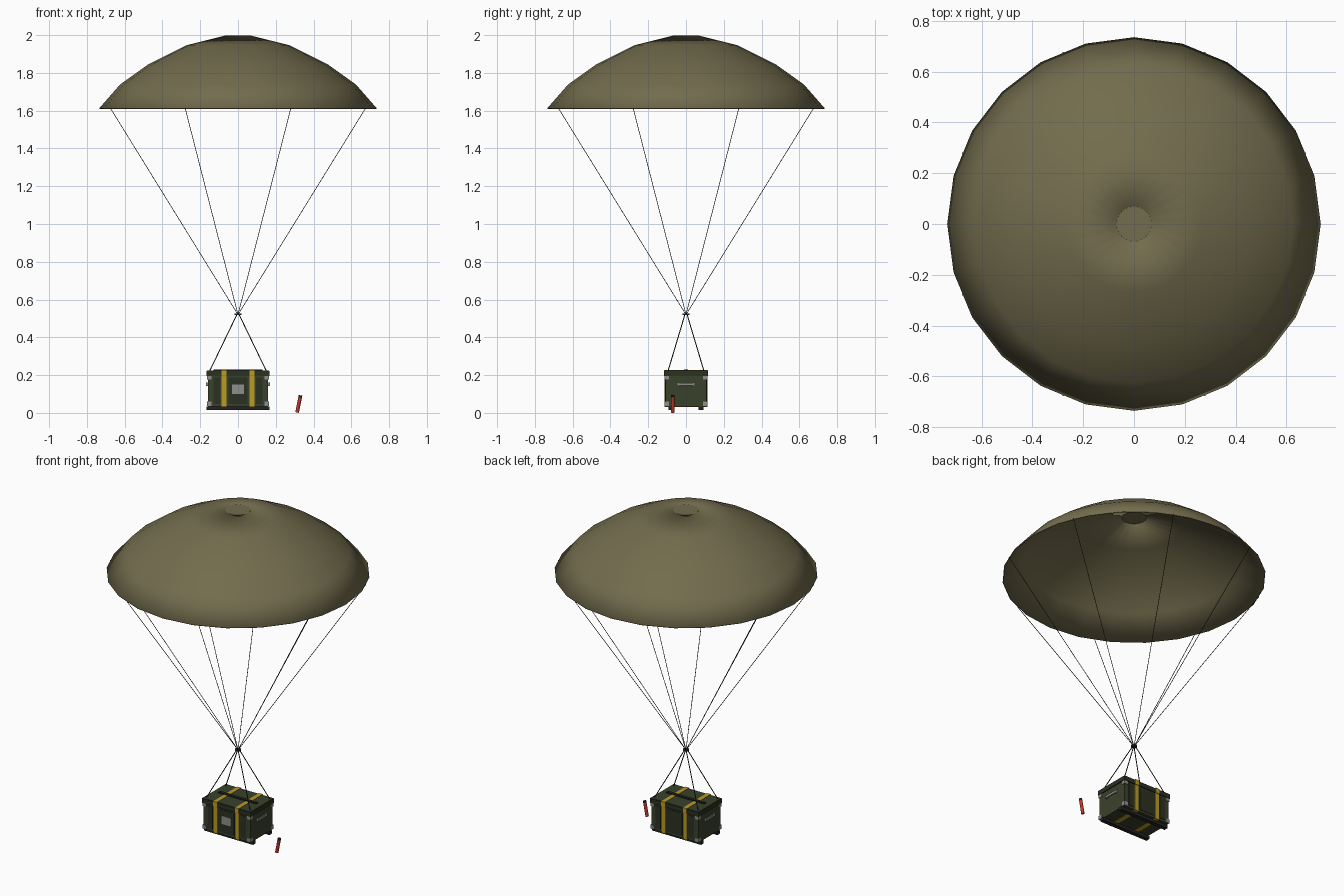
import bpy, bmesh, math
from mathutils import Vector

if "Cube" in bpy.data.objects:
    bpy.data.objects.remove(bpy.data.objects["Cube"])


def material(name, r, g, b):
    m = bpy.data.materials.new(name)
    lin = [((c / 255 + 0.055) / 1.055) ** 2.4 for c in (r, g, b)]
    m.diffuse_color = (*lin, 1)
    m.use_nodes = True
    m.node_tree.nodes["Principled BSDF"].inputs["Base Color"].default_value = m.diffuse_color
    return m


OLIVE = material("olive canvas", 114, 108, 77)
CORD = material("dark cord", 42, 40, 32)
GREEN = material("crate green", 58, 65, 43)
DARK_GREEN = material("dark green trim", 42, 49, 33)
YELLOW = material("yellow strap", 186, 156, 36)
METAL = material("grey metal", 142, 144, 140)
BLACK = material("black rubber", 36, 34, 34)
RED = material("flare red", 190, 54, 40)


def make(name, bm, mat):
    me = bpy.data.meshes.new(name)
    bmesh.ops.recalc_face_normals(bm, faces=bm.faces)
    bm.to_mesh(me)
    bm.free()
    me.materials.append(mat)
    ob = bpy.data.objects.new(name, me)
    bpy.context.collection.objects.link(ob)
    return ob


def box(name, x, y, z, mat):
    """Box from (min, max) ranges on each axis."""
    bm = bmesh.new()
    bmesh.ops.create_cube(bm, size=1)
    for v in bm.verts:
        v.co = [min(r) if c < 0 else max(r) for c, r in zip(v.co, (x, y, z))]
    return make(name, bm, mat)


def rod(name, a, b, radius, mat, sides=8):
    """Smooth-sided cylinder with flat ends running from point a to point b."""
    a, b = Vector(a), Vector(b)
    bm = bmesh.new()
    bmesh.ops.create_cone(bm, cap_ends=True, segments=sides, radius1=radius,
                          radius2=radius, depth=(b - a).length)
    ob = make(name, bm, mat)
    ob.location = (a + b) / 2
    ob.rotation_mode = 'QUATERNION'
    ob.rotation_quaternion = (b - a).to_track_quat('Z', 'Y')
    for o in bpy.context.selected_objects:
        o.select_set(False)
    ob.select_set(True)
    bpy.context.view_layer.objects.active = ob
    bpy.ops.object.shade_smooth_by_angle(angle=math.radians(60))
    return ob


# Canopy: revolved profile with an open vent, given a thin smooth shell
profile = [(0.735, 1.612), (0.625, 1.738), (0.478, 1.843), (0.27, 1.947), (0.07, 1.997)]
N = 24
bm = bmesh.new()
rings = [[bm.verts.new((r * math.cos(i * math.tau / N), r * math.sin(i * math.tau / N), z))
          for i in range(N)] for r, z in profile]
for lo, hi in zip(rings, rings[1:]):
    for i in range(N):
        j = (i + 1) % N
        bm.faces.new((lo[i], lo[j], hi[j], hi[i]))
canopy = make("canopy", bm, OLIVE)
shell = canopy.modifiers.new("shell", 'SOLIDIFY')
shell.thickness = 0.006
shell.offset = -1
for p in canopy.data.polygons:
    p.use_smooth = True

# Vent cover
rod("vent_cover", (0, 0, 1.993), (0, 0, 1.9975), 0.0695, OLIVE, 24)

# Suspension lines gathered at a knot, then four slings to the crate
KNOT = (0, 0, 0.52)
for k in range(8):
    a = math.radians(22.5 + 45 * k)
    rod("suspension_line", (0.731 * math.cos(a), 0.731 * math.sin(a), 1.613), KNOT, 0.0017, CORD)
rod("knot_ring", (0, 0, 0.518), (0, 0, 0.526), 0.018, CORD, 12)
for sx in (-1, 1):
    for sy in (-1, 1):
        rod("sling", (sx * 0.15, sy * 0.095, 0.222), (sx * 0.006, sy * 0.006, 0.52),
            0.0026, CORD)

# Crate body, dark lid band and green lid top
box("crate_body", (-0.16, 0.16), (-0.108, 0.108), (0.034, 0.2), GREEN)
box("lid_band", (-0.166, 0.166), (-0.115, 0.115), (0.196, 0.222), DARK_GREEN)
box("lid_top", (-0.163, 0.163), (-0.112, 0.112), (0.21, 0.225), GREEN)
box("lid_ridge", (-0.13, 0.13), (-0.01, 0.01), (0.223, 0.231), BLACK)

for s in (-1, 1):
    # Skids along the bottom
    box("skid", (-0.167, 0.167), (s * 0.066, s * 0.092), (0.016, 0.035), BLACK)
    # Straps wrapped around body and lid
    x = (s * 0.074 - 0.013, s * 0.074 + 0.013)
    box("body_strap", x, (-0.113, 0.113), (0.031, 0.2), YELLOW)
    box("lid_strap", x, (-0.117, 0.117), (0.195, 0.227), YELLOW)
    # Side handle: grip with two mounts
    box("handle_grip", (s * 0.163, s * 0.17), (-0.046, 0.046), (0.145, 0.158), METAL)
    for y in (-0.042, 0.042):
        box("handle_mount", (s * 0.158, s * 0.169), (y - 0.005, y + 0.005), (0.142, 0.161), METAL)
    # Raised dark panels on front and back
    y = (s * 0.1, s * 0.111)
    for px, half in ((-0.113, 0.018), (0, 0.051), (0.113, 0.018)):
        box("side_panel", (px - half, px + half), y, (0.048, 0.187), DARK_GREEN)
    # Metal corner guards, upper and lower
    for sy in (-1, 1):
        for z in (0.037, 0.176):
            box("corner_guard", (s * 0.139, s * 0.1635), (sy * 0.089, sy * 0.1125),
                (z, z + 0.024), METAL)

# Label plate on the front
box("label_plate", (-0.033, 0.033), (-0.113, -0.106), (0.1, 0.15), METAL)

# Flare beside the crate
foot, tip = Vector((0.313, -0.07, 0.002)), Vector((0.331, -0.07, 0.093))
rod("flare_body", foot, foot.lerp(tip, 0.88), 0.0095, RED, 12)
rod("flare_cap", foot.lerp(tip, 0.88), tip, 0.0095, BLACK, 12)
